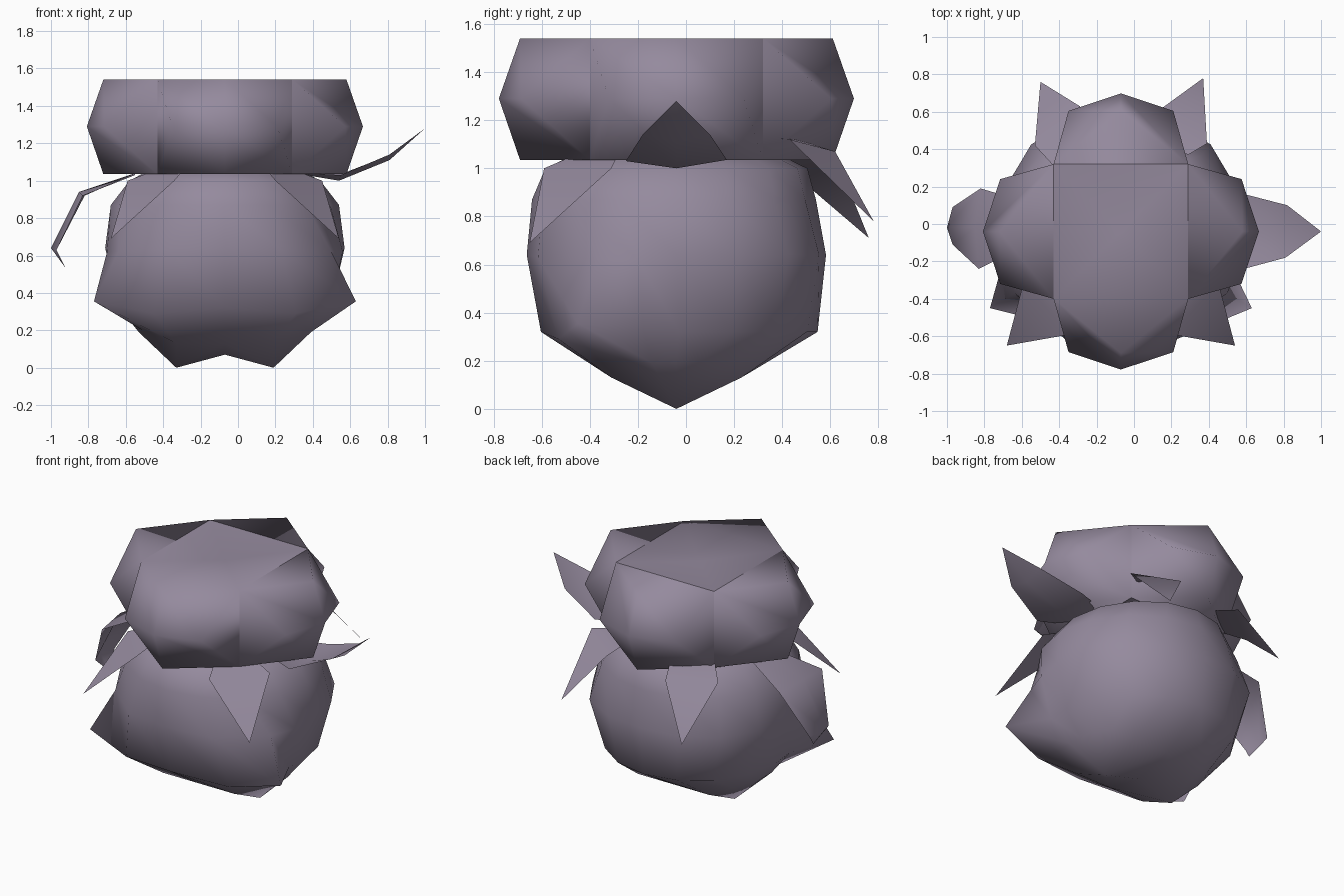
import bpy, math

if "Cube" in bpy.data.objects:
    bpy.data.objects.remove(bpy.data.objects["Cube"])

CX, CY = -0.07, -0.04
mat = bpy.data.materials.new("dusty_purple")
mat.diffuse_color = (0.30, 0.255, 0.34, 1)
mat.use_nodes = True
mat.node_tree.nodes["Principled BSDF"].inputs["Base Color"].default_value = mat.diffuse_color


def make(name, verts, faces, angle=None):
    me = bpy.data.meshes.new(name)
    me.from_pydata(verts, [], faces)
    me.materials.append(mat)
    ob = bpy.data.objects.new(name, me)
    bpy.context.collection.objects.link(ob)
    bpy.ops.object.select_all(action='DESELECT')
    ob.select_set(True)
    bpy.context.view_layer.objects.active = ob
    bpy.ops.object.mode_set(mode='EDIT')
    bpy.ops.mesh.select_all(action='SELECT')
    bpy.ops.mesh.normals_make_consistent(inside=False)
    bpy.ops.object.mode_set(mode='OBJECT')
    if angle:
        bpy.ops.object.shade_smooth_by_angle(angle=math.radians(angle))
    else:
        bpy.ops.object.shade_smooth()
    return ob


# round body: rings (z, half width x, half depth y, y shift, squareness), column 0 faces front
rings = [(1.07, .38, .40, 0, 2), (1.0, .51, .545, 0, 2), (.87, .61, .59, -.01, 2.0),
         (.64, .64, .622, 0, 2.4), (.32, .565, .575, .012, 2.0)]
N = 16
grid = []
for z, rx, ry, dy, p in rings:
    row = []
    for i in range(N):
        a = 2 * math.pi * i / N
        c, s = math.sin(a), -math.cos(a)
        k = 1 / (abs(c) ** p + abs(s) ** p) ** (1 / p)
        row.append((rx * k * c, ry * k * s + dy, z))
    grid.append(row)
# bottom ring, right half from front to back
low = [(0, -.27, .13), (.26, -.27, .13), (.44, -.20, .20), (.46, -.10, .19), (.46, 0, .19),
       (.43, .10, .19), (.38, .20, .18), (.26, .27, .13), (0, .27, .13)]
grid.append(low + [(-x, y, z) for x, y, z in low[7:0:-1]])
# front lower corners pulled out into spikes
pulled = {(3, 1): (.30, -.575, .63), (3, 2): (.57, -.33, .62), (3, 3): (.63, -.16, .62),
          (4, 1): (.38, -.49, .29), (4, 2): (.70, -.41, .355), (4, 3): (.57, -.14, .34)}
for (r, i), (x, y, z) in pulled.items():
    grid[r][i] = (x, y, z)
    grid[r][N - i] = (-x, y, z)
verts = [v for row in grid for v in row]
faces = [tuple(range(N))]
for r in range(len(grid) - 1):
    for i in range(N):
        j = (i + 1) % N
        faces.append((r * N + i, r * N + j, (r + 1) * N + j, (r + 1) * N + i))
# two bottom points with a notch between them
b, n = (len(grid) - 1) * N, len(verts)
verts += [(.26, 0, 0), (-.26, 0, 0), (0, 0, .07)]
for i in range(N):
    faces.append((b + i, b + (i + 1) % N, n if i < N // 2 else n + 1))
for foot in (n, n + 1):
    faces += [(b, foot, n + 2), (b + N // 2, foot, n + 2)]
make("body", [(CX + x, CY + y, z) for x, y, z in verts], faces, angle=80)

# cap: four bulged lobes, each a three by three grid closed by rim triangles
H, Z0, Z1, Z2 = .36, 1.035, 1.29, 1.54
lobe = [(-H, H, Z0), (0, .65, Z0), (H, H, Z0),
        (-.28, .645, Z1), (0, .738, Z1), (.28, .645, Z1),
        (-H, H, Z2), (0, .65, Z2), (H, H, Z2)]
lobe_faces = [(0, 1, 4, 3), (1, 2, 5, 4), (3, 4, 7, 6), (4, 5, 8, 7),
              (0, 2, 1), (6, 7, 8), (0, 3, 6), (2, 8, 5)]
# the square core between the lobes joins the front lobe, slightly dished on top
core = [(-H, -H, Z0), (H, -H, Z0), (-H, -H, Z2), (H, -H, Z2), (0, 0, Z2 - .035)]
core_faces = [(0, 2, 10, 9), (6, 8, 13), (8, 12, 13), (12, 11, 13), (11, 6, 13)]
for n, name in enumerate(("back", "left", "front", "right")):
    a = n * math.pi / 2
    c, s = round(math.cos(a)), round(math.sin(a))
    front = name == "front"
    pts = lobe + core if front else lobe
    make("cap_lobe_" + name,
         [(CX + x * c - y * s, CY + x * s + y * c, z) for x, y, z in pts],
         lobe_faces + core_faces if front else lobe_faces)

# flat pointed leaves under the cap corners: two roots, two wide points, tip
leaf_faces = [(0, 1, 3, 2), (2, 3, 4)]
front = [(.22, -.41, 1.06), (.36, -.24, 1.06), (.27, -.55, 1.0), (.52, -.27, 1.0), (.61, -.61, .69)]
for side, m in (("right", 1), ("left", -1)):
    make("front_leaf_" + side, [(CX + m * x, CY + y, z) for x, y, z in front], leaf_faces)
make("back_leaf_right", [(.10, .46, 1.12), (.29, .37, 1.125), (.15, .62, 1.07),
                         (.39, .43, 1.12), (.37, .78, .78)], leaf_faces)
make("back_leaf_left", [(-.20, .45, 1.07), (-.42, .30, 1.07), (-.29, .63, 1.03),
                        (-.53, .42, 1.0), (-.50, .76, .71)], leaf_faces)

# folded side leaves: rows of (edge, rib, edge) ending in a tip
side_faces = [(0, 1, 4, 3), (1, 2, 5, 4), (3, 4, 7, 6), (4, 5, 8, 7), (6, 7, 9), (7, 8, 9)]
make("side_leaf_right", [(.36, .10, 1.04), (.36, -.04, 1.03), (.36, -.18, 1.04),
                         (.55, .17, 1.035), (.54, -.04, 1.0), (.55, -.25, 1.03),
                         (.82, .10, 1.14), (.81, -.04, 1.11), (.81, -.18, 1.14),
                         (1.0, -.04, 1.28)], side_faces)
make("side_leaf_left", [(-.55, .11, 1.04), (-.55, -.02, 1.03), (-.55, -.10, 1.04),
                        (-.82, .19, .92), (-.85, -.02, .94), (-.83, -.24, .92),
                        (-.97, .09, .63), (-1.0, -.02, .64), (-.97, -.11, .63),
                        (-.92, -.02, .53)], side_faces)
